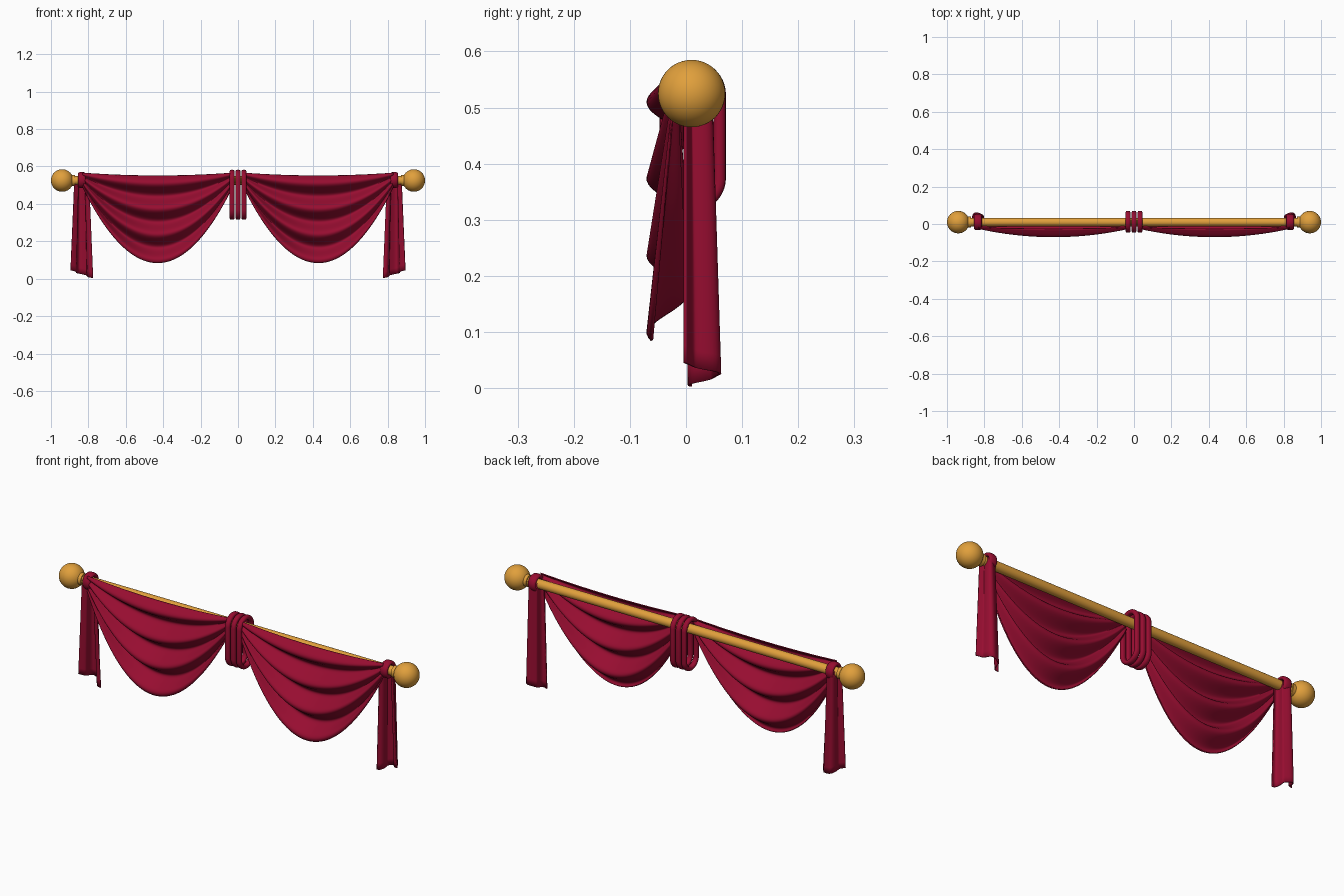
import bpy, bmesh, math

if "Cube" in bpy.data.objects:
    bpy.data.objects.remove(bpy.data.objects["Cube"])

ROD_Y, ROD_Z = 0.01, 0.525


def material(name, rgb):
    m = bpy.data.materials.new(name)
    m.diffuse_color = (*rgb, 1)
    m.use_nodes = True
    m.node_tree.nodes["Principled BSDF"].inputs["Base Color"].default_value = m.diffuse_color
    return m


RED = material("crimson cloth", (0.31, 0.004, 0.03))
GOLD = material("golden wood", (0.75, 0.35, 0.045))


def finish(ob, name, mat, angle=60):
    ob.name = name
    ob.data.materials.append(mat)
    bpy.ops.object.select_all(action='DESELECT')
    ob.select_set(True)
    bpy.context.view_layer.objects.active = ob
    bpy.ops.object.shade_smooth_by_angle(angle=math.radians(angle))
    return ob


def grid(name, fn, nu, nv, mat, close=False, thick=0):
    """Surface from fn(u, v); close joins both directions into a loop."""
    bm = bmesh.new()
    cu, cv = (nu, nv) if close else (nu + 1, nv + 1)
    vs = [[bm.verts.new(fn(i / nu, j / nv)) for j in range(cv)] for i in range(cu)]
    for i in range(nu):
        for j in range(nv):
            a, b = (i + 1) % cu, (j + 1) % cv
            bm.faces.new((vs[i][j], vs[a][j], vs[a][b], vs[i][b]))
    bmesh.ops.recalc_face_normals(bm, faces=bm.faces)
    me = bpy.data.meshes.new(name)
    bm.to_mesh(me)
    bm.free()
    ob = bpy.data.objects.new(name, me)
    bpy.context.collection.objects.link(ob)
    if thick:
        mod = ob.modifiers.new("cloth thickness", 'SOLIDIFY')
        mod.thickness, mod.offset = thick, 0
    return finish(ob, name, mat)


def cylinder(name, x, length, r):
    bpy.ops.mesh.primitive_cylinder_add(vertices=32, radius=r, depth=length,
                                        location=(x, ROD_Y, ROD_Z), rotation=(0, math.pi / 2, 0))
    finish(bpy.context.object, name, GOLD, 40)


def band(name, x, cy, cz, r, straight, half_w, half_t):
    """Padded loop of cloth around the x axis: rounded top and bottom, straight sides."""
    def fn(u, v):
        a, c = 2 * math.pi * (u + 0.5 / 48), 2 * math.pi * v
        ca, sa = math.cos(a), math.sin(a)
        rr = r + half_t * math.cos(c)
        off = straight if sa > 0 else -straight
        s = math.sin(c)
        return (x + half_w * math.copysign(abs(s) ** 0.7, s), cy + rr * ca, cz + off + rr * sa)
    grid(name, fn, 48, 16, RED, close=True)


# rod
cylinder("rod", 0, 1.8, 0.023)

# centre gathers
for i, x in enumerate((-0.032, 0, 0.032)):
    band(f"centre_band_{i + 1}", x, 0.012, 0.449, 0.048, 0.075, 0.0135, 0.011)

for s, side in ((-1, "left"), (1, "right")):
    # ball finial and neck
    bpy.ops.mesh.primitive_uv_sphere_add(segments=40, ring_count=24, radius=0.06,
                                         location=(s * 0.94, ROD_Y, ROD_Z))
    finish(bpy.context.object, f"finial_{side}", GOLD)
    cylinder(f"finial_neck_{side}", s * 0.882, 0.022, 0.029)

    # draped swag with four hanging folds
    def swag(u, v):
        t = 2 * u - 1
        e = 1 - t * t
        ph = 2 * math.pi * (v - 0.086) / 0.294
        y = -0.02 - 0.014 * e - (0.004 + 0.03 * e) * math.cos(ph)
        z = 0.565 - 0.075 * v - (0.015 + 0.39 * v) * e
        return (s * (0.43 + 0.4 * t), y, z)
    grid(f"swag_{side}", swag, 56, 80, RED, thick=0.005)

    # cloth ring around the rod
    band(f"end_wrap_{side}", s * 0.835, ROD_Y, 0.5275, 0.033, 0, 0.021, 0.01)

    # pleated tail with slanted hem
    def tail(u, v):
        xi = 0.797 - 0.022 * v
        xo = 0.874 + 0.021 * v
        y = 0.02 + 0.006 * v - (0.022 + 0.006 * v) * math.cos(2 * math.pi * u)
        y += 0.01 * (1 - u) * v - 0.004 * math.sin(6 * math.pi * u)
        top, hem = 0.535, 0.003 + 0.042 * u
        x = xi + (xo - xi) * u + 0.008 * math.sin(4 * math.pi * u)
        return (s * x, y, top + (hem - top) * v)
    grid(f"tail_{side}", tail, 40, 16, RED, thick=0.005)
